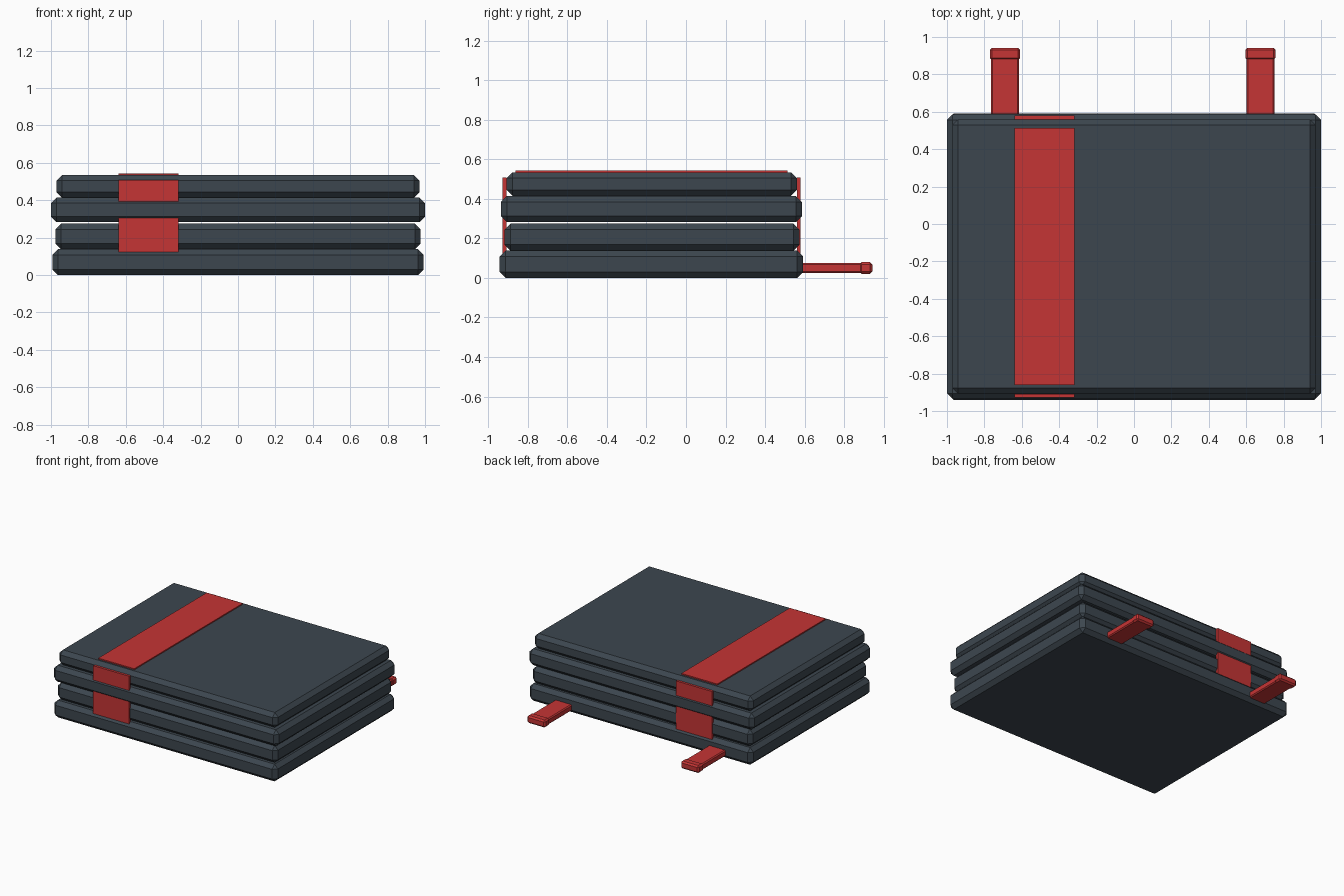
import bpy, bmesh

if "Cube" in bpy.data.objects:
    bpy.data.objects.remove(bpy.data.objects["Cube"])


def material(name, rgb):
    m = bpy.data.materials.new(name)
    m.diffuse_color = (*rgb, 1.0)
    m.use_nodes = True
    m.node_tree.nodes["Principled BSDF"].inputs["Base Color"].default_value = m.diffuse_color
    return m


SLATE = material("slate_fabric", (0.046, 0.062, 0.078))
RED = material("red_webbing", (0.56, 0.035, 0.035))


def box(name, x, y, z, mat, bevel=0.0):
    """Box from (min, max) ranges with an optional single-step chamfer."""
    bm = bmesh.new()
    bmesh.ops.create_cube(bm, size=1.0)
    for v in bm.verts:
        v.co = [r[0] + (c + 0.5) * (r[1] - r[0]) for c, r in zip(v.co, (x, y, z))]
    if bevel:
        bmesh.ops.bevel(bm, geom=bm.edges[:], offset=bevel, segments=1,
                        affect='EDGES', profile=0.5)
    bmesh.ops.recalc_face_normals(bm, faces=bm.faces[:])
    me = bpy.data.meshes.new(name)
    bm.to_mesh(me)
    bm.free()
    me.materials.append(mat)
    ob = bpy.data.objects.new(name, me)
    bpy.context.collection.objects.link(ob)
    return ob


# Stacked folded layers: half width, y range, z range
layers = [
    (0.993, (-0.942, 0.592), (0.000, 0.138)),
    (0.977, (-0.917, 0.574), (0.138, 0.274)),
    (1.000, (-0.935, 0.586), (0.282, 0.414)),
    (0.971, (-0.907, 0.560), (0.414, 0.534)),
]
for i, (hw, y, z) in enumerate(layers):
    box(f"folded_layer_{i + 1}", (-hw, hw), y, z, SLATE, 0.03)

# Strap wrapped around the stack
SX = (-0.638, -0.318)
box("strap_top", SX, (-0.862, 0.514), (0.53, 0.543), RED)
box("strap_front", SX, (-0.927, -0.908), (0.12, 0.507), RED)
box("strap_back", SX, (0.56, 0.579), (0.12, 0.507), RED)

# Two webbing tails with thicker ends at the back
for side, cx in (("left", -0.69), ("right", 0.676)):
    box(f"{side}_tail", (cx - 0.075, cx + 0.075), (0.5, 0.91), (0.025, 0.075), RED, 0.008)
    box(f"{side}_tail_end", (cx - 0.081, cx + 0.081), (0.876, 0.942), (0.02, 0.08), RED, 0.012)
